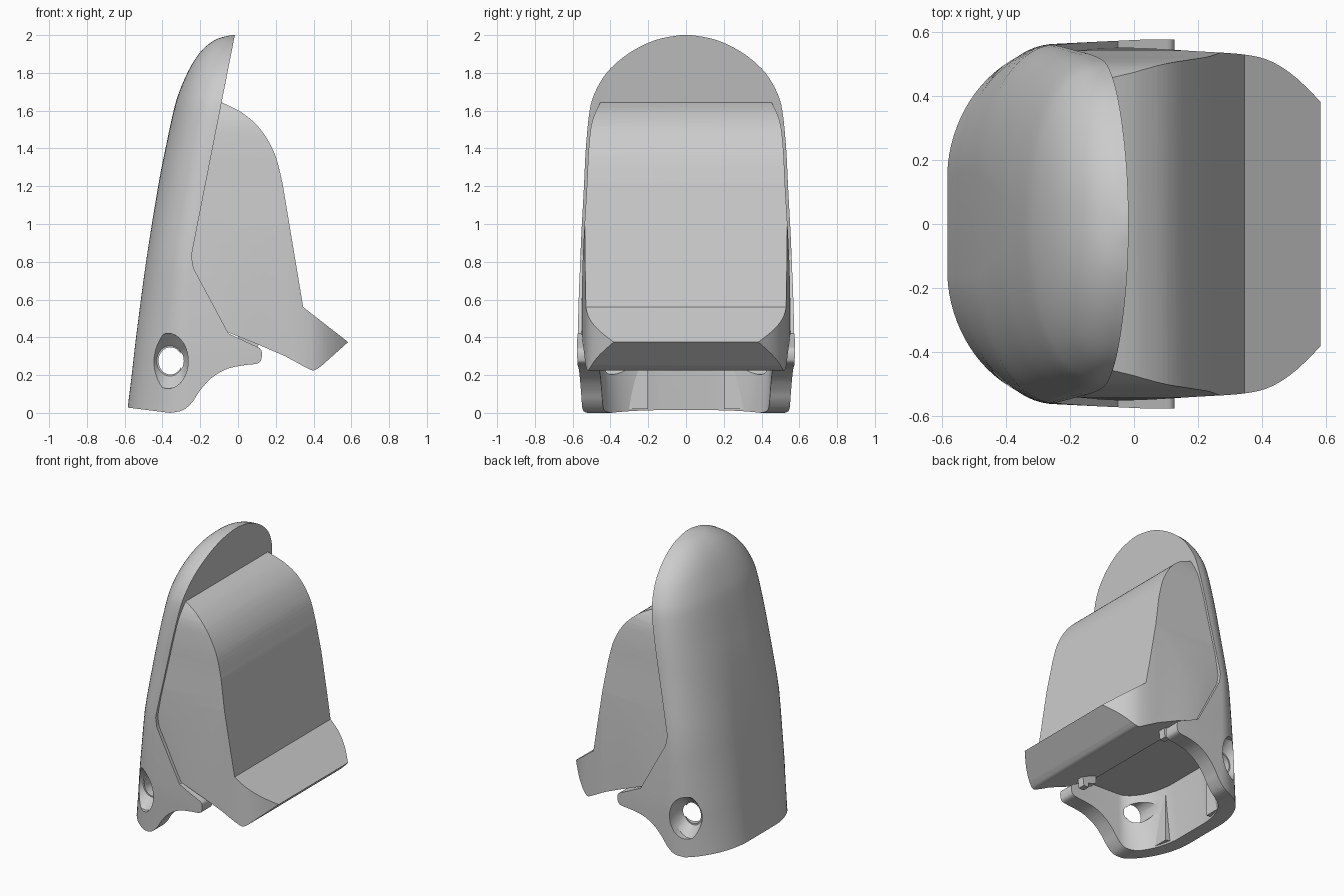
import bpy, bmesh, math
from mathutils import Vector

cube = bpy.data.objects.get("Cube")
if cube:
    bpy.data.objects.remove(cube, do_unlink=True)

grey = bpy.data.materials.new("plain grey")
grey.use_nodes = True
COLOUR = (0.6, 0.6, 0.6, 1)
grey.diffuse_color = COLOUR
grey.node_tree.nodes["Principled BSDF"].inputs["Base Color"].default_value = COLOUR


def loft(name, rings):
    """Skin closed rings of equal length and cap both ends."""
    bm = bmesh.new()
    rows = [[bm.verts.new(p) for p in ring] for ring in rings]
    n = len(rows[0])
    for a, b in zip(rows, rows[1:]):
        for i in range(n):
            j = (i + 1) % n
            bm.faces.new((a[i], a[j], b[j], b[i]))
    bm.faces.new(rows[0])
    bm.faces.new(rows[-1])
    bmesh.ops.recalc_face_normals(bm, faces=bm.faces)
    bmesh.ops.triangulate(bm, faces=bm.faces)
    mesh = bpy.data.meshes.new(name)
    bm.to_mesh(mesh)
    bm.free()
    mesh.materials.append(grey)
    obj = bpy.data.objects.new(name, mesh)
    bpy.context.collection.objects.link(obj)
    return obj


def prism(name, pts, axis, lo, hi):
    """Extrude a 2D outline along axis 0, 1 or 2."""
    def place(p, d):
        v = list(p)
        v.insert(axis, d)
        return v
    return loft(name, [[place(p, d) for p in pts] for d in (lo, hi)])


def spline(pts, steps=5):
    """Smooth open curve through the points."""
    v = [Vector(p) for p in pts]
    v = [v[0]] + v + [v[-1]]
    out = []
    for a, b, c, d in zip(v, v[1:], v[2:], v[3:]):
        for k in range(steps):
            t = k / steps
            out.append(0.5 * (2 * b + (c - a) * t + (2 * a - 5 * b + 4 * c - d) * t * t
                              + (3 * b - a - 3 * c + d) * t ** 3))
    return [tuple(p) for p in out + [v[-1]]]


def volume(mesh):
    bm = bmesh.new()
    bm.from_mesh(mesh)
    v = abs(bm.calc_volume())
    bm.free()
    return v


def boolean(obj, other, op):
    """Cut with the first solver that leaves a sensible solid."""
    before = volume(obj.data)
    for solver in ("MANIFOLD", "EXACT", "FLOAT"):
        mod = obj.modifiers.new("cut", "BOOLEAN")
        mod.operation = op
        mod.solver = solver
        mod.object = other
        graph = bpy.context.evaluated_depsgraph_get()
        mesh = bpy.data.meshes.new_from_object(obj.evaluated_get(graph))
        obj.modifiers.clear()
        if 0.1 * before < volume(mesh) < 0.99999 * before:
            obj.data = mesh
            break
    bpy.data.objects.remove(other, do_unlink=True)


def smooth(obj, degrees):
    bpy.ops.object.select_all(action="DESELECT")
    obj.select_set(True)
    bpy.context.view_layer.objects.active = obj
    bpy.ops.object.shade_smooth_by_angle(angle=math.radians(degrees))


def section(z, back, half, inset=0.0):
    """Rounded U-shaped horizontal section, flat-backed low down, extended towards +x."""
    centre = max(-0.02 - 0.196 * (2 - z), -0.25)
    back, half = back + inset, half - inset
    low = min(max((1.6 - z) / 0.8, 0), 1)
    flat = 0.27 * half * low
    power = 2 / (2.3 - 0.4 * low)
    ring = [(0.3, -half - 0.015, z), (0.05, -half - 0.015, z)]
    n = 41
    for i in range(n + 1):
        a = math.pi * i / n
        s, c = math.sin(a), math.cos(a)
        x = centre - (centre - back) * abs(s) ** power
        y = -math.copysign(flat + (half - flat) * abs(c) ** power, c)
        ring.append((x, y, z))
    return ring + [(0.05, half + 0.015, z), (0.3, half + 0.015, z)]


# Outer shell: stacked sections (height, back x, half width)
rows = spline([(-0.1, -0.6, 0.545), (0.2, -0.563, 0.557), (0.4, -0.54, 0.563), (0.8, -0.487, 0.56),
               (1.2, -0.423, 0.54), (1.4, -0.384, 0.53), (1.6, -0.341, 0.51), (1.7, -0.311, 0.48),
               (1.8, -0.268, 0.42), (1.88, -0.222, 0.335), (1.94, -0.17, 0.24),
               (1.98, -0.11, 0.14), (2.0, -0.035, 0.03)], 4)
shell = loft("outer_shell", [section(*r) for r in rows])

# Side outline of the shell with its slanted front and lower arms
arm = spline([(0.09, 0.355), (0.122, 0.335), (0.125, 0.29), (0.105, 0.262), (0.03, 0.252),
              (-0.06, 0.232), (-0.14, 0.185), (-0.2, 0.12), (-0.24, 0.06), (-0.29, 0.015), (-0.36, 0.0)], 4)
outline = [(-0.8, 0.055), (-0.8, 2.1), (0.003, 2.1), (-0.237, 0.88), (-0.246, 0.83),
           (-0.235, 0.765), (-0.05, 0.42)] + arm
boolean(shell, prism("outline_cutter", outline, 1, -1.1, 1.1), "INTERSECT")

# Hollow underside
lower = [r for r in rows if r[0] < 0.46]
boolean(shell, loft("cavity_cutter", [section(*r, inset=0.11) for r in lower]), "DIFFERENCE")


# Side holes with oval recesses
def oval(x, y, rx, rz):
    return [(x + rx * math.cos(math.tau * i / 40), y, 0.275 + rz * math.sin(math.tau * i / 40))
            for i in range(40)]


boolean(shell, loft("drill", [oval(-0.358, y, 0.063, 0.072) for y in (-1, 1)]), "DIFFERENCE")
for s in (-1, 1):
    recess = loft("recess", [oval(x, s * y, rx, rz) for x, y, rx, rz in
                             ((-0.36, 0.435, 0.07, 0.08), (-0.37, 0.5, 0.106, 0.146), (-0.37, 0.7, 0.107, 0.147))])
    boolean(shell, recess, "DIFFERENCE")
smooth(shell, 28)

# Inner columns on the back wall
for s, side in ((1, "left"), (-1, "right")):
    prism(side + "_column", [(-0.51, 0.035), (-0.46, 0.45), (-0.43, 0.45), (-0.43, 0.02)], 1,
          s * 0.29 - 0.09, s * 0.29 + 0.09)

# Front body: side profile trimmed by plan and front outlines
crown = spline([(-0.09, 1.645), (0.02, 1.59), (0.12, 1.5), (0.195, 1.37), (0.235, 1.22)], 6)
lip = spline([(0.44, 0.247), (0.4, 0.225), (0.355, 0.243), (0.25, 0.3)], 4)
profile = [(-0.14, 1.66)] + crown + [(0.345, 0.56), (0.583, 0.375)] + lip + [
    (0.1, 0.365), (-0.05, 0.425), (-0.1, 0.44), (-0.28, 0.79), (-0.28, 0.85)]
body = prism("front_body", profile, 1, -0.6, 0.6)


def mirrored(points, flip):
    pts = points + [(a, -b) for a, b in reversed(points)]
    return [(b, a) for a, b in pts] if flip else pts


plan = spline([(-0.4, 0.52), (-0.2, 0.54), (-0.03, 0.552), (0.2, 0.54), (0.345, 0.53),
               (0.43, 0.508), (0.51, 0.455), (0.6, 0.365)], 4)
boolean(body, prism("plan_cutter", mirrored(plan, False), 2, -0.5, 2.5), "INTERSECT")
front = spline([(0.1, 0.54), (0.4, 0.553), (0.8, 0.547), (1.2, 0.525), (1.4, 0.515),
                (1.55, 0.495), (1.67, 0.44)], 4)
boolean(body, prism("front_cutter", mirrored(front, True), 0, -1, 1), "INTERSECT")
smooth(body, 25)

# Small clips under the front body
for s, side in ((1, "left"), (-1, "right")):
    prism(side + "_clip", [(0.0, 0.43), (0.11, 0.38), (0.1, 0.3), (0.06, 0.3), (0.06, 0.33), (0.0, 0.35)], 1,
          s * 0.4 - 0.025, s * 0.4 + 0.025)
